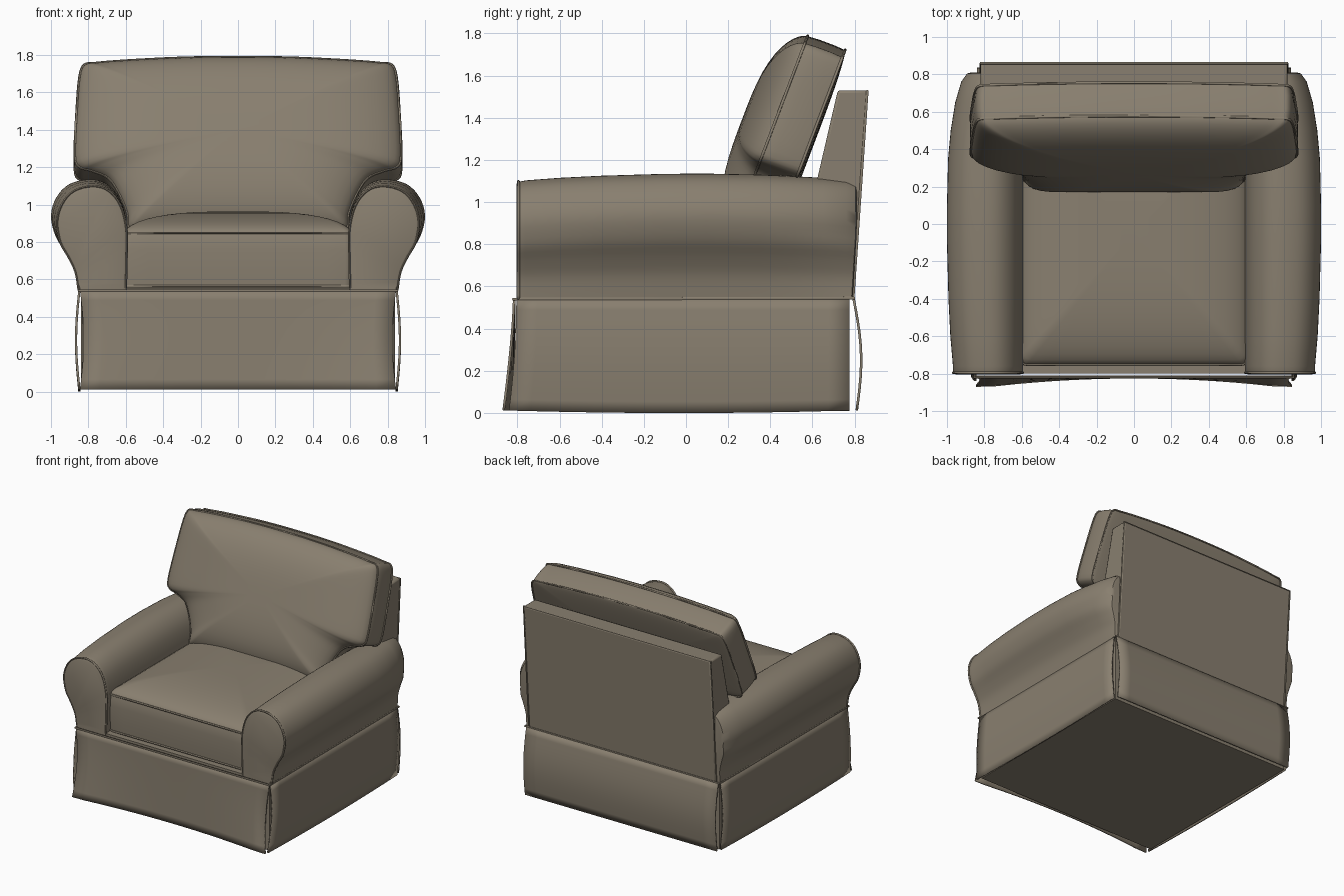
import bpy, bmesh, math
from mathutils import Vector

if "Cube" in bpy.data.objects:
    bpy.data.objects.remove(bpy.data.objects["Cube"])

fabric = bpy.data.materials.new("taupe fabric")
fabric.diffuse_color = (0.25, 0.213, 0.16, 1)
fabric.use_nodes = True
fabric.node_tree.nodes["Principled BSDF"].inputs["Base Color"].default_value = fabric.diffuse_color


def finish(ob, angle=35):
    ob.data.materials.clear()
    ob.data.materials.append(fabric)
    bpy.ops.object.select_all(action='DESELECT')
    ob.select_set(True)
    bpy.context.view_layer.objects.active = ob
    bpy.ops.object.shade_smooth_by_angle(angle=math.radians(angle))
    return ob


def add_mesh(name, verts, faces, angle=35):
    me = bpy.data.meshes.new(name)
    me.from_pydata([tuple(v) for v in verts], [], faces)
    bm = bmesh.new()
    bm.from_mesh(me)
    bmesh.ops.recalc_face_normals(bm, faces=bm.faces)
    bm.to_mesh(me)
    bm.free()
    ob = bpy.data.objects.new(name, me)
    bpy.context.collection.objects.link(ob)
    return finish(ob, angle)


def loft(name, rings, angle=35):
    """Skin closed rings of equal length and cap both ends."""
    n = len(rings[0])
    verts = [p for r in rings for p in r]
    faces = [(i * n + j, i * n + (j + 1) % n, (i + 1) * n + (j + 1) % n, (i + 1) * n + j)
             for i in range(len(rings) - 1) for j in range(n)]
    faces += [tuple(range(n)), tuple(range((len(rings) - 1) * n, len(rings) * n))]
    return add_mesh(name, verts, faces, angle)


def sheet(name, f, nu=16, nv=10, thick=0.012):
    """Cloth panel from a function of u, v in 0..1."""
    verts = [f(i / nu, j / nv) for j in range(nv + 1) for i in range(nu + 1)]
    w = nu + 1
    faces = [(j * w + i, j * w + i + 1, (j + 1) * w + i + 1, (j + 1) * w + i)
             for j in range(nv) for i in range(nu)]
    ob = add_mesh(name, verts, faces)
    m = ob.modifiers.new("thickness", 'SOLIDIFY')
    m.thickness = thick
    m.offset = 0
    return ob


def piping(name, pts, cyclic=True, r=0.007):
    cu = bpy.data.curves.new(name, 'CURVE')
    cu.dimensions = '3D'
    cu.bevel_depth = r
    cu.bevel_resolution = 1
    sp = cu.splines.new('POLY')
    sp.points.add(len(pts) - 1)
    for q, p in zip(sp.points, pts):
        q.co = (*p, 1)
    sp.use_cyclic_u = cyclic
    ob = bpy.data.objects.new(name, cu)
    bpy.context.collection.objects.link(ob)
    bpy.ops.object.select_all(action='DESELECT')
    ob.select_set(True)
    bpy.context.view_layer.objects.active = ob
    bpy.ops.object.convert(target='MESH')
    finish(bpy.context.view_layer.objects.active, 60)


def smooth(pts, closed, k=5):
    """Catmull-Rom curve through 2D points."""
    P = [Vector(p) for p in pts]
    n = len(P)
    out = []
    for i in range(n if closed else n - 1):
        if closed:
            a, b, c, d = (P[(i + o) % n] for o in (-1, 0, 1, 2))
        else:
            a, b, c, d = P[max(i - 1, 0)], P[i], P[i + 1], P[min(i + 2, n - 1)]
        for s in range(k):
            t = s / k
            out.append(0.5 * (2 * b + (c - a) * t + (2 * a - 5 * b + 4 * c - d) * t * t
                              + (3 * b - a - 3 * c + d) * t ** 3))
    if not closed:
        out.append(P[-1])
    return out


def cushion(name, outline, centre, place, thick, crown, back_crown):
    """Two domed faces joined by a boxed side, with piping on both seams."""
    c = Vector(centre)
    N = 12
    ss = [math.sin(math.pi / 2 * k / N) for k in range(1, N + 1)]
    dome = lambda s: max(0, 1 - s ** 3) ** 0.6
    levels = [(s, crown * dome(s)) for s in ss]
    levels += [(1.008, -thick * 0.3), (1.008, -thick * 0.7)]
    levels += [(s, -thick - back_crown * dome(s)) for s in reversed(ss)]
    ring = lambda s, d: [place(*(c + (p - c) * s), d) for p in outline]
    loft(name, [ring(s, d) for s, d in levels], 50)
    piping(name + "_front_piping", ring(1.003, 0))
    piping(name + "_back_piping", ring(1.003, -thick))


def box(name, lo, hi):
    x0, y0, z0 = lo
    x1, y1, z1 = hi
    loft(name, [[(x0, y0, z), (x1, y0, z), (x1, y1, z), (x0, y1, z)] for z in (z0, z1)])


# base body under the seat
box("base", (-0.835, -0.80, 0.01), (0.835, 0.775, 0.555))

# skirt panels
sheet("front_skirt", lambda u, v: (
    (2 * u - 1) * (0.845 - 0.02 * math.sin(math.pi * v)),
    -0.815 - (1 - v) ** 1.4 * (0.005 + 0.045 * min(1, abs(2 * u - 1) * 1.1) ** 2),
    0.012 + 0.53 * v))
sheet("back_skirt", lambda u, v: (
    (2 * u - 1) * 0.84, 0.795 + 0.028 * math.sin(math.pi * v) + 0.015 * (1 - v), 0.012 + 0.53 * v))
for sx, side in ((-1, "left"), (1, "right")):
    sheet(side + "_skirt", lambda u, v: (
        sx * (0.848 + 0.018 * math.sin(math.pi * v)),
        (-0.805 - 0.035 * (1 - v) ** 2) * (1 - u) + 0.775 * u,
        0.012 * (1 - v) * (2 * u - 1) ** 2 + 0.542 * v))
piping("skirt_piping", [(-0.852, -0.82, 0.54), (0.852, -0.82, 0.54), (0.852, 0.797, 0.545), (-0.852, 0.797, 0.545)])

# rolled arms: one cross-section lofted from front to back
arm = smooth([(0.6, 0.54), (0.595, 0.75), (0.595, 0.9), (0.63, 1.03), (0.7, 1.11), (0.79, 1.135),
              (0.9, 1.11), (0.97, 1.04), (1.0, 0.94), (0.975, 0.83), (0.92, 0.74), (0.875, 0.65),
              (0.852, 0.54)], False, 4)
# y, outward width factor, drop of the top, inset
stations = [(-0.805, 0.92, 0.037, 0.02), (-0.80, 0.92, 0.037, 0.006), (-0.785, 0.92, 0.037, 0),
            (-0.76, 0.92, 0.032, 0), (-0.6, 0.955, 0.02, 0), (-0.4, 0.98, 0.01, 0), (-0.1, 1, 0.001, 0),
            (0.1, 1, 0, 0), (0.35, 0.985, 0.005, 0), (0.5, 0.95, 0.012, 0), (0.65, 0.89, 0.02, 0),
            (0.76, 0.81, 0.028, 0), (0.805, 0.74, 0.034, 0.005), (0.81, 0.72, 0.036, 0.02)]


def arm_ring(sx, y, k, drop, inset):
    ring = []
    for x, z in arm:
        w = min(1, max(0, (z - 0.54) / 0.35))
        x = 0.6 + (x - 0.6) * (1 - (1 - k) * w)
        z -= drop * w
        mid = 0.6 + 0.19 * k
        x += (mid - x) * inset * 5
        z += (0.85 - z) * inset * 3 * w
        yy = y - 0.02 * (1 - w) if y > 0.7 else y
        ring.append((sx * x, yy, z))
    return ring


for sx, side in ((-1, "left"), (1, "right")):
    loft(side + "_arm", [arm_ring(sx, *s) for s in stations], 40)
    piping(side + "_arm_front_piping", arm_ring(sx, -0.795, 0.92, 0.037, 0))

# back frame: side profile stretched across the width
profile = [(0.795, 0.54), (0.865, 1.53), (0.72, 1.53), (0.625, 1.12), (0.55, 0.54)]
frame = loft("back_frame", [[(x, y, z) for y, z in profile] for x in (-0.82, 0.82)])
bev = frame.modifiers.new("soft edges", 'BEVEL')
bev.width = 0.012
bev.segments = 2
piping("back_frame_piping", [(-0.82, 0.793, 0.545), (-0.82, 0.86, 1.527), (0.82, 0.86, 1.527), (0.82, 0.793, 0.545)], False)

# seat cushion
r = 0.04
seat = []
for cx, cy, a0 in ((0.57, 0.56, 0), (-0.57, 0.56, 90), (-0.57, -0.71, 180), (0.57, -0.71, 270)):
    seat += [Vector((cx + r * math.cos(math.radians(a0 + a)), cy + r * math.sin(math.radians(a0 + a))))
             for a in (0, 22.5, 45, 67.5, 90)]
full = []
for i, p in enumerate(seat):          # subdivide the long straight edges
    q = seat[(i + 1) % len(seat)]
    n = 12 if (q - p).length > 0.2 else 1
    full += [p.lerp(q, t / n) for t in range(n)]
cushion("seat_cushion", full, (0, -0.05), lambda a, b, d: (a, b, 0.848 + d), 0.285, 0.115, 0.0)

# T-shaped back cushion, leaning backwards
half = [(0.4, 0.86), (0.55, 0.865), (0.585, 0.885), (0.59, 0.95), (0.63, 1.05), (0.69, 1.14), (0.78, 1.18),
        (0.845, 1.2), (0.87, 1.26), (0.86, 1.5), (0.845, 1.68), (0.82, 1.745), (0.76, 1.755), (0.6, 1.768),
        (0.3, 1.783)]
tee = [(0, 0.86)] + half + [(0, 1.787)] + [(-x, z) for x, z in reversed(half)]
cushion("back_cushion", smooth(tee, True, 4), (0, 1.35),
        lambda a, b, d: (a, 0.57 + 0.38 * (b - 1.77) - 0.94 * d, b + 0.35 * d), 0.19, 0.15, 0.02)
